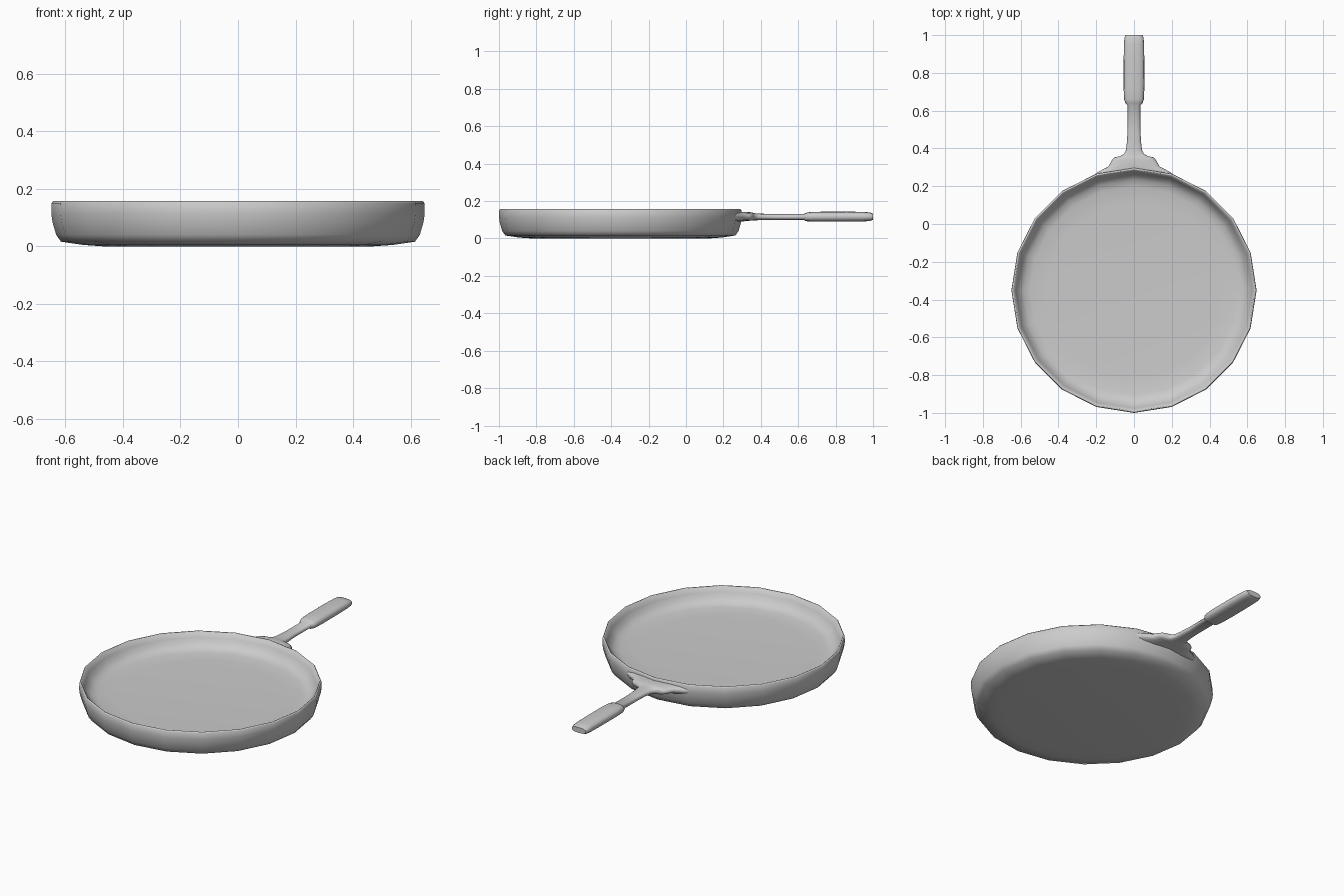
import bpy, bmesh
from math import sin, cos, pi, radians, copysign

if "Cube" in bpy.data.objects:
    bpy.data.objects.remove(bpy.data.objects["Cube"])

CENTRE_Y, SIDES = -0.351, 20


def loft(name, rings, angle, cap_start=True):
    """Skin a list of equal-length rings and cap the ends."""
    bm = bmesh.new()
    vs = [[bm.verts.new(p) for p in r] for r in rings]
    n = len(rings[0])
    for a, b in zip(vs, vs[1:]):
        for i in range(n):
            j = (i + 1) % n
            bm.faces.new((a[i], a[j], b[j], b[i]))
    if cap_start:
        bm.faces.new(vs[0][::-1])
    bm.faces.new(vs[-1])
    bmesh.ops.recalc_face_normals(bm, faces=bm.faces)
    me = bpy.data.meshes.new(name)
    bm.to_mesh(me)
    bm.free()
    ob = bpy.data.objects.new(name, me)
    bpy.context.collection.objects.link(ob)
    bpy.ops.object.select_all(action='DESELECT')
    ob.select_set(True)
    bpy.context.view_layer.objects.active = ob
    bpy.ops.object.shade_smooth_by_angle(angle=radians(angle))
    return ob


# Pan body: profile (radius, z) from under the base, over the rim, to the floor
profile = [(0.47, 0), (0.54, 0.005), (0.615, 0.016), (0.632, 0.04),
           (0.645, 0.085), (0.649, 0.115), (0.648, 0.15), (0.643, 0.157),
           (0.638, 0.155), (0.625, 0.125), (0.608, 0.098),
           (0.585, 0.08), (0.55, 0.072), (0.46, 0.068)]
loft("pan_body", [[(r * cos(2 * pi * i / SIDES),
                    CENTRE_Y + r * sin(2 * pi * i / SIDES), z)
                   for i in range(SIDES)] for r, z in profile], 80)


def section(y, w, z0, z1, bend=0, n=16, p=0.75):
    """Rounded-box section across the handle, angled back along the pan wall."""
    ring = []
    for i in range(n):
        c, s = cos(2 * pi * i / n), sin(2 * pi * i / n)
        x = w * copysign(abs(c) ** p, c)
        z = (z0 + z1) / 2 + (z1 - z0) / 2 * copysign(abs(s) ** p, s)
        ring.append((x, y - bend * abs(x), z))
    return ring


# Handle: mounting flange, neck and grip as (y, half width, z low, z high)
stations = [(0.288, 0.22, 0.09, 0.14, 0.16), (0.31, 0.19, 0.092, 0.142, 0.18),
            (0.325, 0.135, 0.094, 0.142, 0.15), (0.342, 0.118, 0.095, 0.141, 0.05),
            (0.352, 0.105, 0.096, 0.139), (0.36, 0.072, 0.097, 0.137),
            (0.37, 0.054, 0.097, 0.135),
            (0.39, 0.043, 0.098, 0.133), (0.43, 0.038, 0.099, 0.132),
            (0.49, 0.034, 0.099, 0.131), (0.63, 0.034, 0.099, 0.131),
            (0.64, 0.046, 0.093, 0.137), (0.66, 0.052, 0.091, 0.141),
            (0.72, 0.055, 0.09, 0.143), (0.86, 0.055, 0.09, 0.144),
            (0.95, 0.053, 0.091, 0.142), (0.985, 0.051, 0.094, 0.139),
            (1.0, 0.045, 0.10, 0.132)]
loft("handle", [section(*s) for s in stations], 60, cap_start=False)
